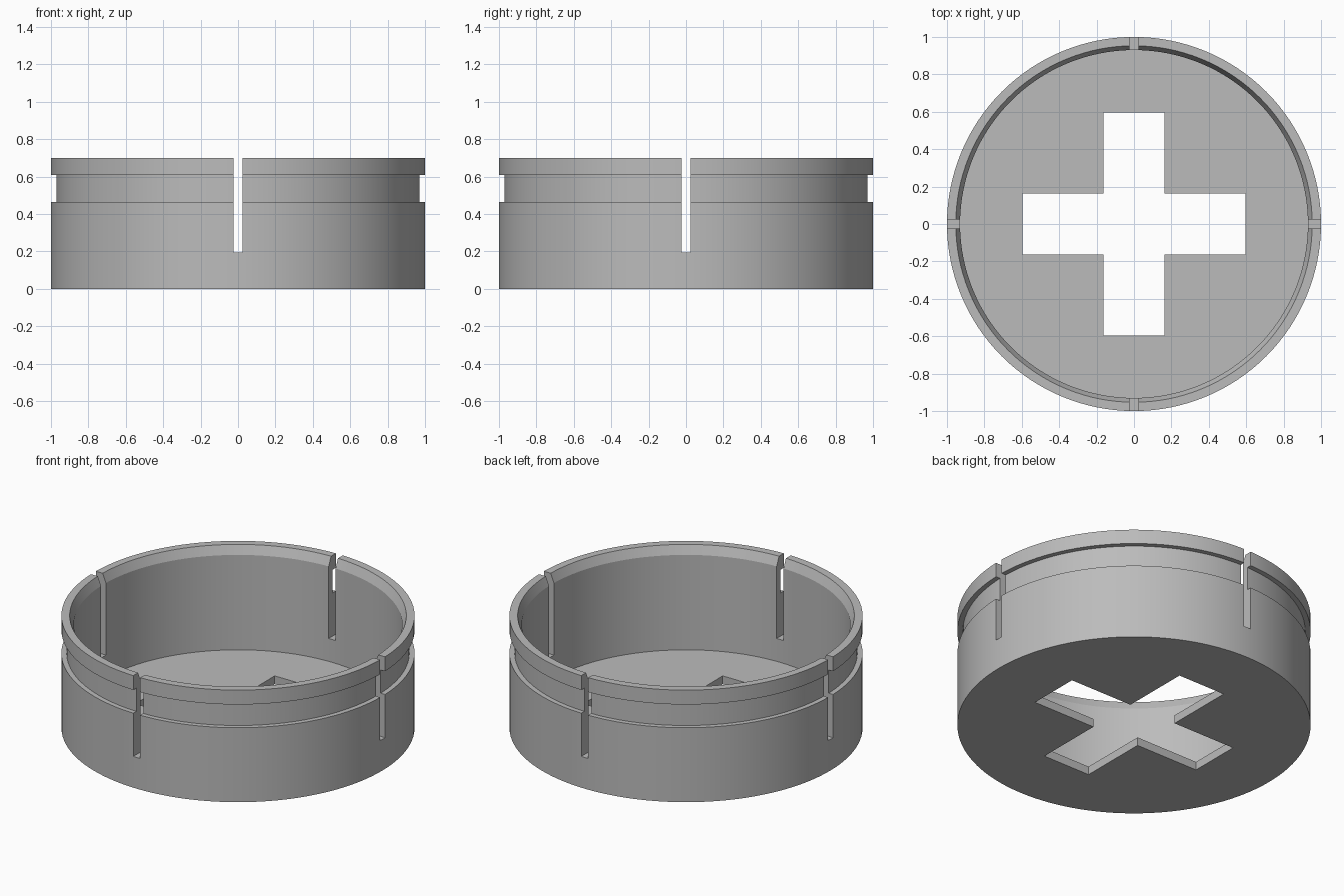
import bpy, bmesh, math

SEGMENTS = 128
old = bpy.data.objects.get("Cube")
if old:
    bpy.data.objects.remove(old, do_unlink=True)

grey = bpy.data.materials.new("plain_grey")
grey.use_nodes = True
colour = (0.5, 0.5, 0.5, 1)
grey.diffuse_color = colour
grey.node_tree.nodes["Principled BSDF"].inputs["Base Color"].default_value = colour


def add_object(name, bm):
    bmesh.ops.recalc_face_normals(bm, faces=bm.faces)
    mesh = bpy.data.meshes.new(name)
    bm.to_mesh(mesh)
    bm.free()
    mesh.materials.append(grey)
    obj = bpy.data.objects.new(name, mesh)
    bpy.context.collection.objects.link(obj)
    return obj


def lathe(name, profile):
    """Revolve a (radius, height) profile that starts and ends on the axis."""
    bm = bmesh.new()
    rings = []
    for r, z in profile:
        rings.append([bm.verts.new((r * math.cos(a), r * math.sin(a), z))
                      for a in (math.tau * i / SEGMENTS for i in range(SEGMENTS))])
    for low, high in zip(rings, rings[1:]):
        for i in range(SEGMENTS):
            j = (i + 1) % SEGMENTS
            bm.faces.new((low[i], low[j], high[j], high[i]))
    bm.faces.new(rings[0])
    bm.faces.new(rings[-1])
    return add_object(name, bm)


def prism(name, outline, bottom, top):
    """Extrude a flat outline upward."""
    bm = bmesh.new()
    face = bm.faces.new([bm.verts.new((x, y, bottom)) for x, y in outline])
    up = bmesh.ops.extrude_face_region(bm, geom=[face])["geom"]
    bmesh.ops.translate(bm, vec=(0, 0, top - bottom),
                        verts=[v for v in up if isinstance(v, bmesh.types.BMVert)])
    return add_object(name, bm)


def plus_outline(half, reach):
    """Outline of a plus sign, one arm corner set per quarter turn."""
    points = []
    for k in range(4):
        c, s = round(math.cos(k * math.pi / 2)), round(math.sin(k * math.pi / 2))
        for x, y in ((reach, -half), (reach, half), (half, half)):
            points.append((c * x - s * y, s * x + c * y))
    return points


# Open cup with an outer groove and a bevelled inner lip
cup = lathe("slotted_cup", [
    (1, 0), (1, 0.465), (0.97, 0.465), (0.97, 0.61), (1, 0.61), (1, 0.7),
    (0.953, 0.7), (0.93, 0.645), (0.93, 0.052)])

# Plus-shaped floor opening and the four wall slits
cutters = [prism("floor_opening_cutter", plus_outline(0.163, 0.595), -0.1, 0.12),
           prism("wall_slit_cutter", plus_outline(0.024, 1.2), 0.195, 0.9)]
for cutter in cutters:
    cut = cup.modifiers.new(cutter.name, "BOOLEAN")
    cut.operation = "DIFFERENCE"
    cut.solver = "EXACT"
    cut.object = cutter
    cutter.hide_render = True

# Bake the cuts, then remove the cutters
bpy.context.view_layer.objects.active = cup
cup.select_set(True)
for cutter in cutters:
    bpy.ops.object.modifier_apply(modifier=cutter.name)
for cutter in cutters:
    bpy.data.objects.remove(cutter, do_unlink=True)
bpy.ops.object.select_all(action="DESELECT")
cup.select_set(True)
bpy.ops.object.shade_smooth_by_angle(angle=math.radians(20))
